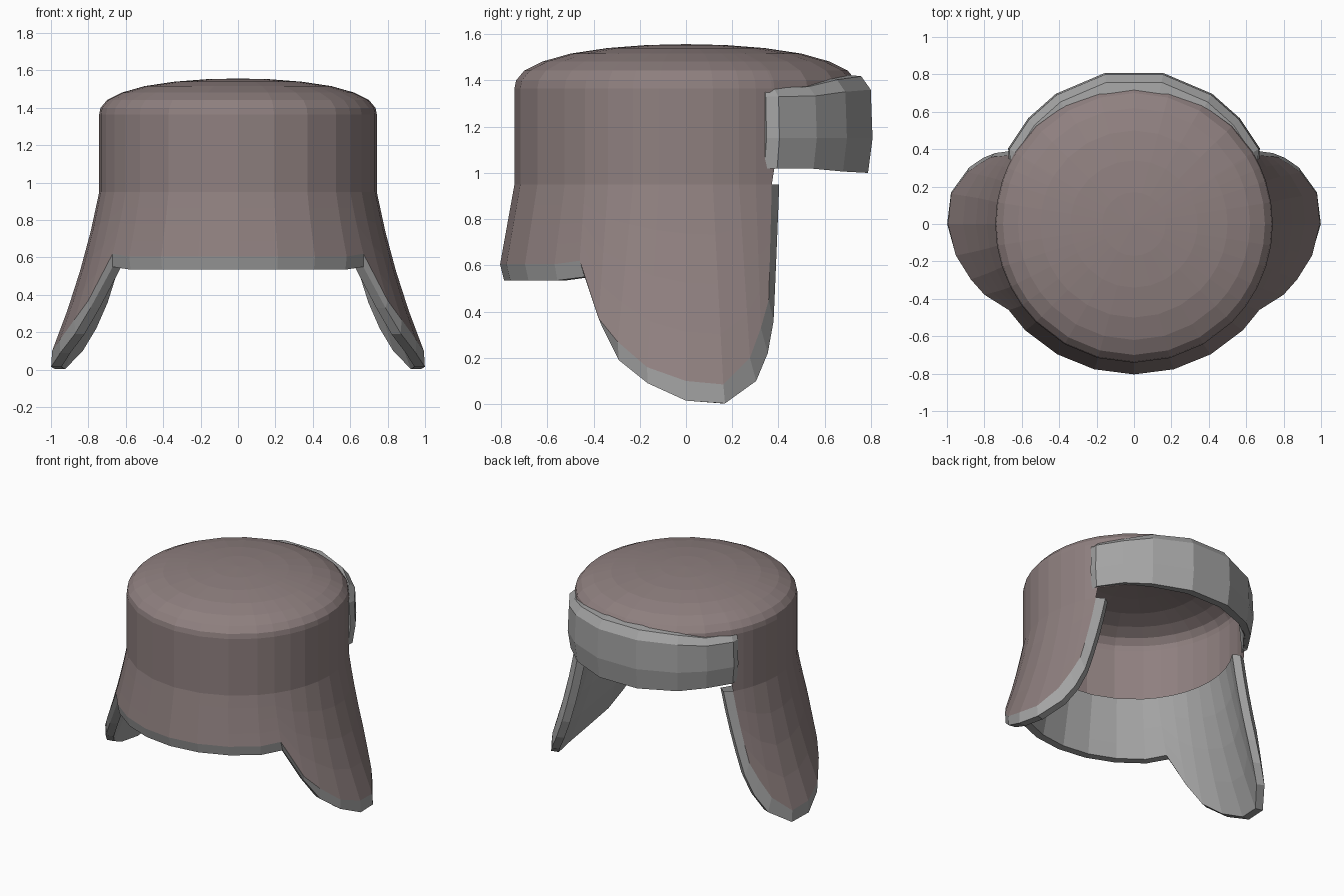
import bpy, bmesh
from math import sin, cos, radians
from mathutils import Vector

if "Cube" in bpy.data.objects:
    bpy.data.objects.remove(bpy.data.objects["Cube"])

R, RIM = 0.742, 0.95          # crown radius, height where the skirt starts


def material(name, rgb):
    m = bpy.data.materials.new(name)
    m.diffuse_color = (*rgb, 1)
    m.use_nodes = True
    m.node_tree.nodes["Principled BSDF"].inputs["Base Color"].default_value = m.diffuse_color
    return m


brown = material("brown_cloth", (0.275, 0.216, 0.214))
grey = material("grey_fleece", (0.37, 0.37, 0.37))


def make_object(name, bm, mat):
    bmesh.ops.remove_doubles(bm, verts=bm.verts, dist=0.0005)
    bmesh.ops.recalc_face_normals(bm, faces=bm.faces)
    me = bpy.data.meshes.new(name)
    bm.to_mesh(me)
    bm.free()
    ob = bpy.data.objects.new(name, me)
    bpy.context.collection.objects.link(ob)
    me.materials.append(mat)
    return ob


def polar(a, r, z):
    return Vector((r * cos(radians(a)), r * sin(radians(a)), z))


def skirt_point(a, z, inset):
    """Flared surface below the crown; flares most at the ears."""
    d = max(RIM - z, 0)
    s, c = sin(radians(a)), cos(radians(a))
    rx = R - inset + 0.19 * d + 0.125 * d * d
    ry = R - inset + (0.18 if s < 0 else 0.04) * d
    return Vector((rx * c, ry * s, z))


def mirror_columns(cols):
    """Repeat (top angle, bottom angle, bottom z) on the other side."""
    return cols + [(-180 - t, -180 - b, z) for t, b, z in reversed(cols[:-1])]


def skirt_grid(cols, inset, rows=4):
    grid = []
    for top, bot, zb in cols:
        grid.append([skirt_point(top + (bot - top) * k / rows,
                                 RIM + (zb - RIM) * k / rows, inset)
                     for k in range(rows + 1)])
    return grid


def quads(bm, grid, closed=False):
    vs = [[bm.verts.new(p) for p in col] for col in grid]
    n = len(vs)
    for i in range(n if closed else n - 1):
        a, b = vs[i], vs[(i + 1) % n]
        for k in range(len(a) - 1):
            bm.faces.new((a[k], a[k + 1], b[k + 1], b[k]))
    return vs


def border(grid):
    return grid[0][:-1] + [c[-1] for c in grid] + grid[-1][-2::-1]


# Skirt outline from front edge of one ear flap to the back centre
tops = [30, 24, 18, 9, 0, -9, -18, -27, -36, -45, -60, -75, -90]
cloth = [(28, .45), (25, .33), (21, .20), (12, .085), (0, .10), (-11, .16),
         (-20, .27), (-26.5, .37), (-35, .62), (-45, .605), (-60, .605),
         (-75, .605), (-90, .605)]
hem = [(31, .36), (28.5, .22), (24, .10), (13, .003), (0, .015), (-11, .09),
       (-20, .19), (-26, .33), (-34, .55), (-45, .535), (-60, .535),
       (-75, .535), (-90, .535)]
cloth_cols = mirror_columns([(t, *c) for t, c in zip(tops, cloth)])
hem_tops = [34.5, 26] + tops[2:]
hem_cols = mirror_columns([(t, *c) for t, c in zip(hem_tops, hem)])

# Crown and outer cloth
bm = bmesh.new()
outer = skirt_grid(cloth_cols, 0)
quads(bm, outer)
angles = [c[0] for c in cloth_cols] + [149, 135, 120, 105, 90, 75, 60, 45, 31]
dome = [(R, 1.365), (.735, 1.40), (.70, 1.442), (.62, 1.482),
        (.50, 1.516), (.34, 1.540), (.17, 1.553), (0, 1.557)]
crown = []
for i, a in enumerate(angles):
    base = RIM if i < len(cloth_cols) else 1.02
    crown.append([polar(a, R, base)] + [polar(a, r, z) for r, z in dome[:-1]])
ring = quads(bm, crown, closed=True)
tip = bm.verts.new((0, 0, dome[-1][1]))
for a, b in zip(ring, ring[1:] + ring[:1]):
    bm.faces.new((a[-1], tip, b[-1]))
make_object("crown_and_ear_flaps", bm, brown)

# Grey lining: hem wraps from the cloth edge to the inner surface
bm = bmesh.new()
hem_outer = skirt_grid(hem_cols, 0.03)
inner = skirt_grid(hem_cols, 0.085)
quads(bm, inner)
quads(bm, list(zip(border(outer), border(hem_outer), border(inner))))
make_object("lining", bm, grey)

# Turned-up front flap: (angle, outer radius, top rise)
stations = [(27.5, .755, 0), (31, .785, 0), (45, .80, .005), (59, .812, .035), (79, .822, .05)]
stations += [(180 - a, r, h) for a, r, h in reversed(stations)]
bm = bmesh.new()
sections = []
for a, r, h in stations:
    low = 1.02 - 0.4 * h
    sections.append([polar(a, p, z) for p, z in (
        (.735, low + .01), (r - .02, low), (r, 1.15), (r - .008, 1.33 + .6 * h),
        (max(r - .05, .735), 1.368 + h), (.705, 1.37 + 1.1 * h), (.735, low + .01))])
vs = quads(bm, sections)
for end in (vs[0], vs[-1]):
    bm.faces.new(end[:-1])
make_object("front_flap", bm, grey)
